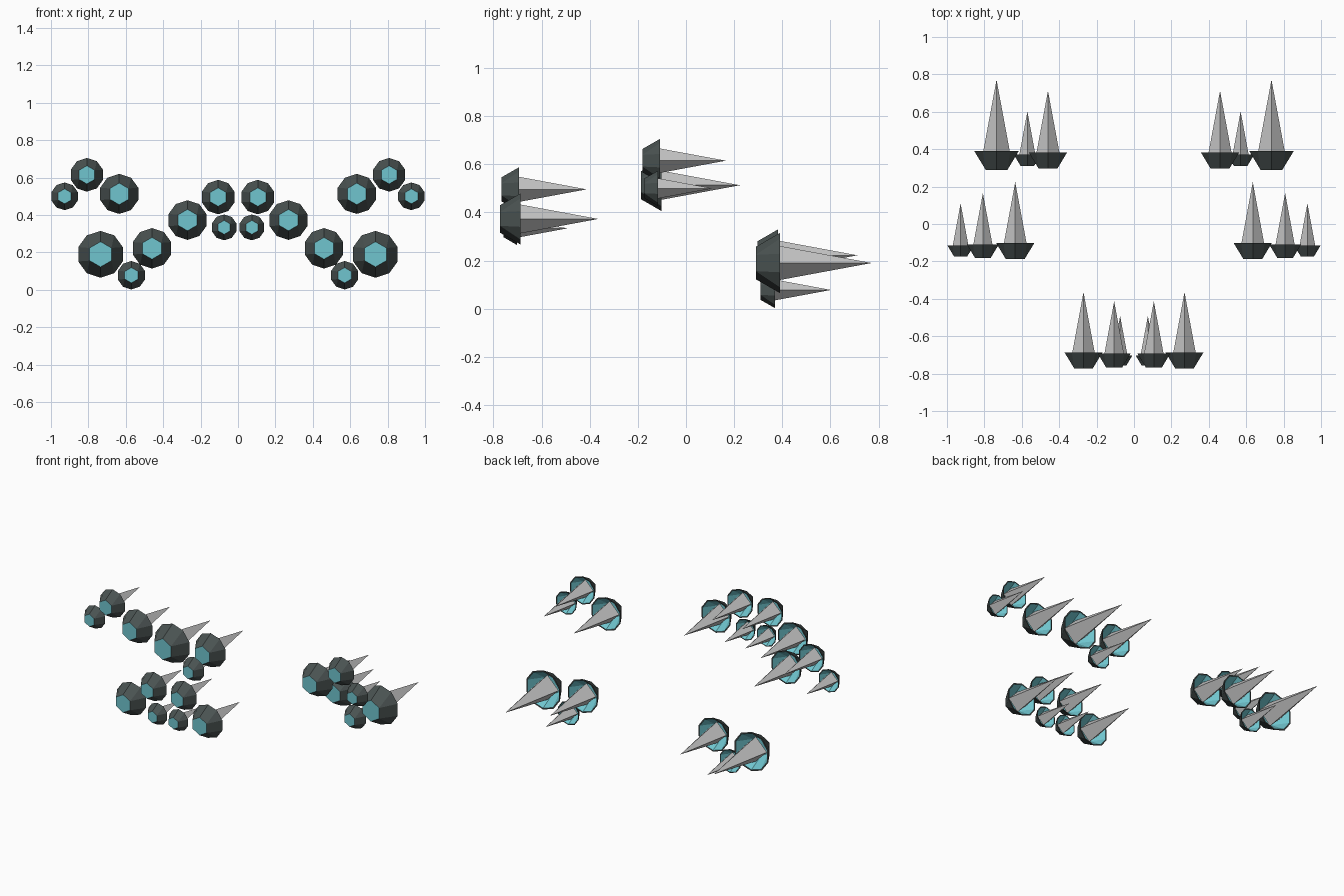
import bpy, bmesh, math

if "Cube" in bpy.data.objects:
    bpy.data.objects.remove(bpy.data.objects["Cube"])


def material(name, rgb):
    m = bpy.data.materials.new(name)
    m.diffuse_color = (*rgb, 1)
    m.use_nodes = True
    m.node_tree.nodes["Principled BSDF"].inputs["Base Color"].default_value = m.diffuse_color
    return m


DARK = material("dark nozzle metal", (0.068, 0.085, 0.083))
CYAN = material("cyan glow", (0.16, 0.56, 0.62))
GREY = material("pale plume", (0.58, 0.58, 0.58))


def ring(bm, n, r, y):
    """Regular polygon around the y axis with its first corner at the top."""
    return [bm.verts.new((r * math.sin(2 * math.pi * i / n), y,
                          r * math.cos(2 * math.pi * i / n))) for i in range(n)]


def skin(bm, wide, narrow, mat):
    """Joins a ring to another one with the same or fewer corners."""
    n, k = len(wide), len(narrow)
    for i in range(n):
        a = narrow[round(i * k / n) % k]
        b = narrow[round((i + 1) * k / n) % k]
        corners = [a, b] if a != b else [a]
        f = bm.faces.new(corners + [wide[(i + 1) % n], wide[i]])
        f.material_index = mat


def finish(bm, name, loc, mats):
    bmesh.ops.recalc_face_normals(bm, faces=bm.faces)
    me = bpy.data.meshes.new(name)
    bm.to_mesh(me)
    bm.free()
    for m in mats:
        me.materials.append(m)
    ob = bpy.data.objects.new(name, me)
    ob.location = loc
    bpy.context.collection.objects.link(ob)


def thruster(name, x, y, z, r):
    # bell: ten-sided rim tapering to a glowing hexagon, cyan inside
    bm = bmesh.new()
    throat = ring(bm, 6, 0.54 * r, -0.4 * r)
    rim = ring(bm, 10, r, 0.4 * r)
    lip = ring(bm, 10, 0.93 * r, 0.4 * r)
    floor = ring(bm, 6, 0.5 * r, -0.34 * r)
    skin(bm, rim, throat, 0)
    skin(bm, rim, lip, 0)
    skin(bm, lip, floor, 1)
    for loop in (throat, floor):
        bm.faces.new(loop).material_index = 1
    finish(bm, name + "_nozzle", (x, y, z), (DARK, CYAN))

    # plume: long four-sided spike
    bm = bmesh.new()
    base = ring(bm, 4, 0.63 * r, 0.05 * r)
    tip = bm.verts.new((0, 3.45 * r, 0))
    for i in range(4):
        bm.faces.new((base[i], base[(i + 1) % 4], tip))
    bm.faces.new(base)
    finish(bm, name + "_plume", (x, y, z), (GREY,))


# three clusters of three, mirrored: (x, z, radius)
CLUSTERS = {
    "rear": (0.34, [(0.735, 0.19, 0.125), (0.46, 0.222, 0.108), (0.57, 0.078, 0.076)]),
    "wing": (-0.145, [(0.635, 0.513, 0.107), (0.808, 0.615, 0.09), (0.927, 0.50, 0.074)]),
    "front": (-0.73, [(0.27, 0.373, 0.106), (0.106, 0.496, 0.092), (0.074, 0.334, 0.069)]),
}
for part, (y, items) in CLUSTERS.items():
    for k, (x, z, r) in enumerate(items):
        for side, s in (("right", 1), ("left", -1)):
            thruster(f"{part}_{side}_thruster_{k + 1}", s * x, y, z, r)
